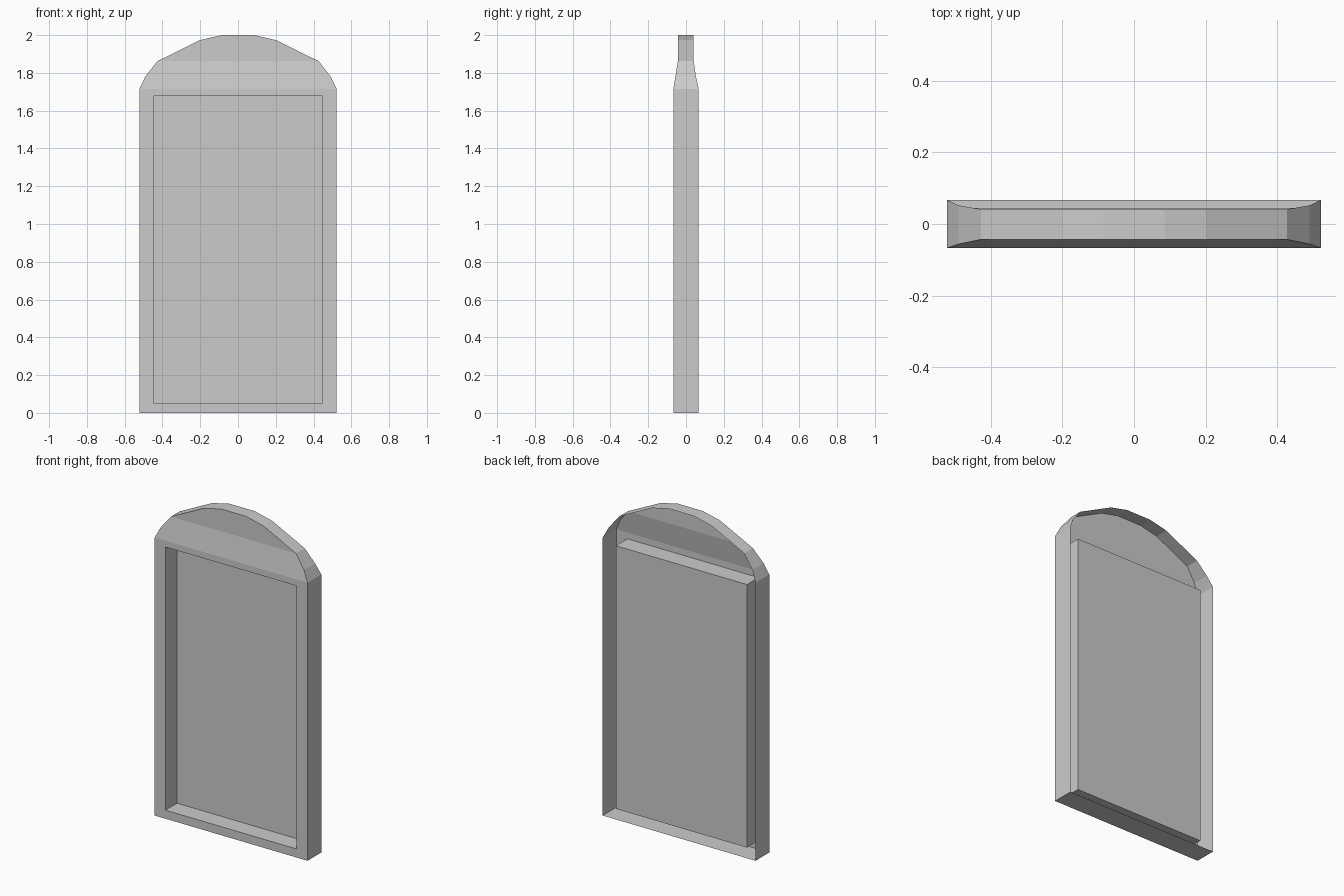
import bpy, bmesh

if "Cube" in bpy.data.objects:
    bpy.data.objects.remove(bpy.data.objects["Cube"])

# Right half of the outline: x, z, front y, back y
HALF = [(0.522, 0.0, -0.067, 0.067), (0.522, 1.716, -0.067, 0.067),
        (0.490, 1.782, -0.056, 0.052), (0.427, 1.862, -0.043, 0.041),
        (0.203, 1.973, -0.043, 0.041), (0.085, 2.0, -0.043, 0.041)]
HX, Z0, Z1, PANEL_Y = 0.448, 0.053, 1.677, 0.045


def make_object(name, bm):
    mesh = bpy.data.meshes.new(name)
    bm.to_mesh(mesh)
    bm.free()
    obj = bpy.data.objects.new(name, mesh)
    bpy.context.collection.objects.link(obj)


def window(bm, y):
    return [bm.verts.new((x, y, z)) for x, z in
            ((HX, Z0), (HX, Z1), (-HX, Z1), (-HX, Z0))]


def ring(bm, a, b):
    n = len(a)
    for i in range(n):
        j = (i + 1) % n
        bm.faces.new((a[i], a[j], b[j], b[i]))


# Open-backed arched shell with a deep rectangular window
bm = bmesh.new()
outline = HALF + [(-x, z, f, b) for x, z, f, b in reversed(HALF)]
front = [bm.verts.new((x, f, z)) for x, z, f, b in outline]
back = [bm.verts.new((x, b, z)) for x, z, f, b in outline]
ring(bm, front, back)
n = len(front)
inner, deep = window(bm, -0.067), window(bm, PANEL_Y)
ring(bm, inner, [front[0], front[1], front[n - 2], front[n - 1]])
ring(bm, deep, inner)
# Sloping shoulder and flat arched crown
for i in (1, 2):
    bm.faces.new((front[i], front[i + 1], front[n - 2 - i], front[n - 1 - i]))
bm.faces.new(front[3:n - 3])
bmesh.ops.recalc_face_normals(bm, faces=bm.faces)
# Outer right wall should face +x
if bm.faces[:][0].normal.x < 0:
    bmesh.ops.reverse_faces(bm, faces=bm.faces)
make_object("arched_frame", bm)

# Recessed panel facing the front
bm = bmesh.new()
face = bm.faces.new(window(bm, PANEL_Y))
face.normal_update()
if face.normal.y > 0:
    face.normal_flip()
make_object("recessed_panel", bm)
